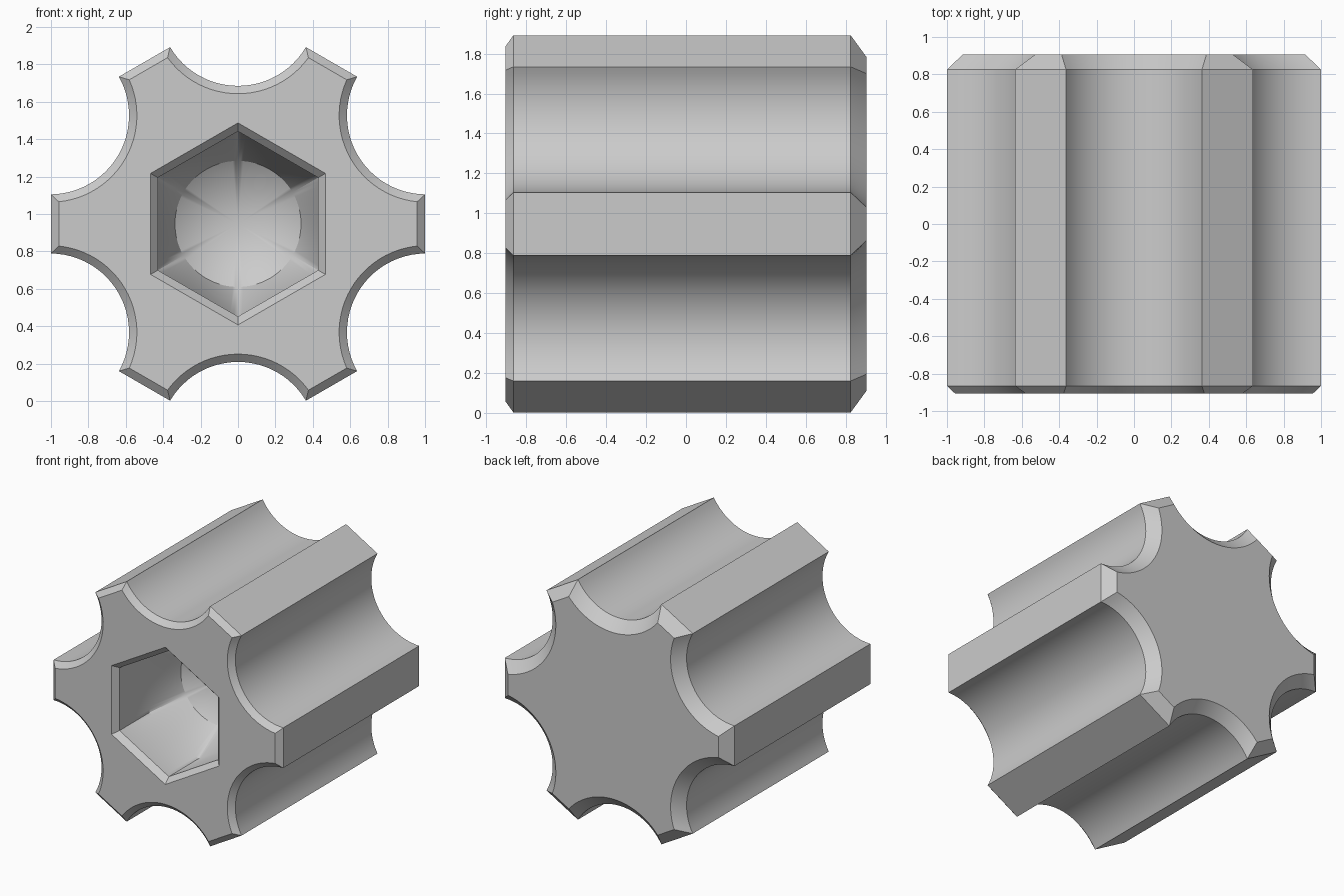
import bpy
import bmesh
from math import sin, cos, radians, sqrt, atan2, asin, pi

cube = bpy.data.objects.get("Cube")
if cube:
    bpy.data.objects.remove(cube)

CENTRE_Z = 0.947
ARC = 24                      # segments in each scallop
SCALLOP_DIST, SCALLOP_R = 1.16, 0.422

steel = bpy.data.materials.new("plain grey")
steel.use_nodes = True
grey = (0.6, 0.6, 0.6, 1)
steel.diffuse_color = grey
steel.node_tree.nodes["Principled BSDF"].inputs["Base Color"].default_value = grey


def star_ring(inset):
    """Six flat-tipped arms with round scallops between, shrunk by inset."""
    tip, r = 1 - inset, SCALLOP_R + inset
    cx, cz = SCALLOP_DIST * cos(pi / 6), SCALLOP_DIST * sin(pi / 6)
    corner_z = cz - sqrt(r * r - (tip - cx) ** 2)
    # half opening of the scallop, measured from its deepest point
    half = atan2(corner_z - cz, tip - cx) - (pi / 6 - pi)
    points = []
    for arm in range(6):
        mid = radians(60 * arm + 30)
        for k in range(ARC + 1):
            a = mid + pi - half * (2 * k / ARC - 1) * (1 if half > 0 else -1)
            points.append((SCALLOP_DIST * cos(mid) + r * cos(a),
                           SCALLOP_DIST * sin(mid) + r * sin(a)))
    return points


def socket_ring(radius, hexagon):
    """Hexagon (corner at the top) or circle with matching point count."""
    points = []
    for sector in range(6):
        for k in range(ARC + 1):
            off = radians(60 * (k - ARC / 2) / (ARC + 1))
            a = radians(60 * sector + 30) + off
            r = radius * cos(pi / 6) / cos(pi / 6 - abs(off)) if hexagon else radius
            points.append((r * cos(a), r * sin(a)))
    return points


bm = bmesh.new()

# Rings from the back face, along the body, over the front and into the socket
rings = [
    (star_ring(0.083), 0.905),
    (star_ring(0), 0.825),
    (star_ring(0), -0.865),
    (star_ring(0.042), -0.905),
    (socket_ring(0.54, True), -0.905),
    (socket_ring(0.495, True), -0.86),
    (socket_ring(0.495, True), -0.49),
    (socket_ring(0.337, False), -0.23),
]
loops = [[bm.verts.new((x, y, z + CENTRE_Z)) for x, z in pts] for pts, y in rings]
count = len(loops[0])
for a, b in zip(loops, loops[1:]):
    for i in range(count):
        j = (i + 1) % count
        bm.faces.new((a[i], a[j], b[j], b[i]))

# Back cap and drilled cone at the bottom of the socket
bm.faces.new(loops[0])
apex = bm.verts.new((0, 0.0, CENTRE_Z))
for i in range(count):
    bm.faces.new((loops[-1][i], loops[-1][(i + 1) % count], apex))
bmesh.ops.recalc_face_normals(bm, faces=bm.faces)

mesh = bpy.data.meshes.new("fluted_knob")
bm.to_mesh(mesh)
bm.free()
mesh.materials.append(steel)
knob = bpy.data.objects.new("fluted_knob", mesh)
bpy.context.collection.objects.link(knob)

bpy.context.view_layer.objects.active = knob
knob.select_set(True)
bpy.ops.object.shade_smooth_by_angle(angle=radians(30))
